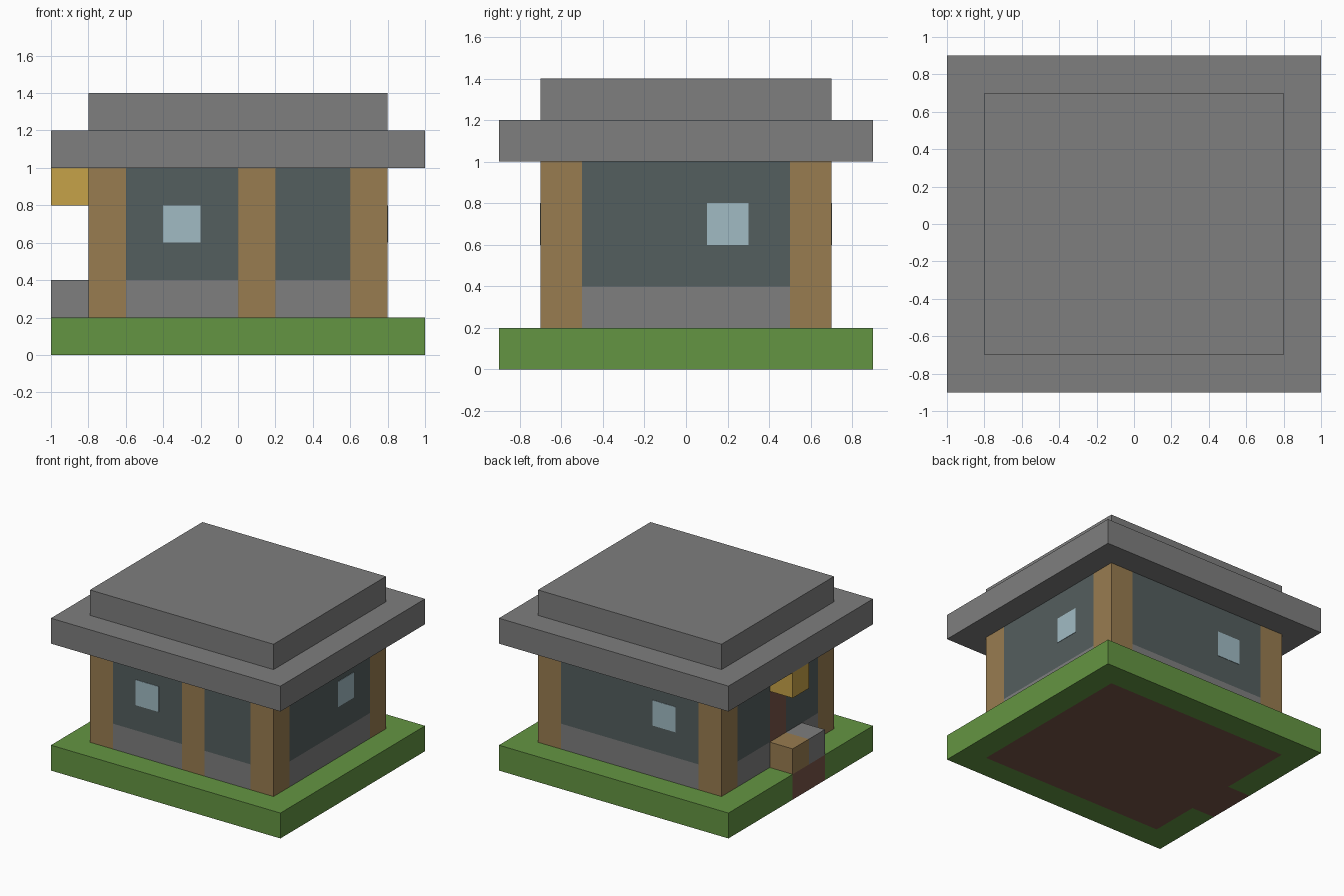
import bpy
from mathutils import Vector

cube = bpy.data.objects.get("Cube")
if cube:
    bpy.data.objects.remove(cube, do_unlink=True)


def material(name, hex_code):
    """Flat colour from an sRGB hex code, stored as linear values."""
    srgb = [int(hex_code[i:i + 2], 16) / 255 for i in (0, 2, 4)]
    colour = [((c + 0.055) / 1.055) ** 2.4 for c in srgb] + [1.0]
    mat = bpy.data.materials.new(name)
    mat.use_nodes = True
    mat.diffuse_color = colour
    bsdf = next(n for n in mat.node_tree.nodes if n.type == 'BSDF_PRINCIPLED')
    bsdf.inputs["Base Color"].default_value = colour
    bsdf.inputs["Roughness"].default_value = 0.9
    return mat


stone = material("grey_stone", "7e7e7e")
grass = material("grass_green", "649542")
soil = material("brown_soil", "795548")
wood = material("tan_wood", "987c50")
slate = material("dark_slate", "545e5e")
glass = material("pale_blue_glass", "a1bbc4")
gold = material("lantern_gold", "c6a248")


def box(name, mat, x, y, z):
    """Block between the given (low, high) pairs on each axis."""
    lo, hi = Vector((x[0], y[0], z[0])), Vector((x[1], y[1], z[1]))
    bpy.ops.mesh.primitive_cube_add(size=1, location=(lo + hi) / 2)
    obj = bpy.context.object
    obj.name = name
    for v in obj.data.vertices:
        v.co = v.co * (hi - lo)
    obj.data.materials.append(mat)
    return obj


# Ground: soil core, path to the left edge, surrounding lawn
GROUND = (0, 0.2)
box("soil_core", soil, (-0.8, 0.8), (-0.7, 0.7), GROUND)
box("soil_path", soil, (-1, -0.8), (-0.3, 0.1), GROUND)
box("lawn_front", grass, (-1, 1), (-0.9, -0.7), GROUND)
box("lawn_back", grass, (-1, 1), (0.7, 0.9), GROUND)
box("lawn_right", grass, (0.8, 1), (-0.7, 0.7), GROUND)
box("lawn_path_front", grass, (-1, -0.8), (-0.7, -0.3), GROUND)
box("lawn_path_back", grass, (-1, -0.8), (0.1, 0.7), GROUND)

# Wooden posts: four corners and one in the front wall
POST = (0.2, 1.0)
for x in ((-0.8, -0.6), (0.6, 0.8)):
    for y in ((-0.7, -0.5), (0.5, 0.7)):
        box("corner_post", wood, x, y, POST)
box("front_post", wood, (0, 0.2), (-0.7, -0.5), POST)

# Wall sections between the posts, each on a stone footing
sections = {
    "front_wall_a": ((-0.6, 0), (-0.7, -0.5)),
    "front_wall_b": ((0.2, 0.6), (-0.7, -0.5)),
    "back_wall": ((-0.6, 0.6), (0.5, 0.7)),
    "right_wall": ((0.6, 0.8), (-0.5, 0.5)),
    "left_wall_a": ((-0.8, -0.6), (-0.5, -0.1)),
    "left_wall_b": ((-0.8, -0.6), (0.1, 0.5)),
}
for name, (x, y) in sections.items():
    box(name + "_footing", stone, x, y, (0.2, 0.4))
    box(name, slate, x, y, (0.4, 1.0))

# Door, doorstep blocks and lantern above the door
box("door", soil, (-0.8, -0.6), (-0.1, 0.1), POST)
box("wooden_step", wood, (-1, -0.8), (-0.1, 0.1), (0.2, 0.4))
box("stone_step", stone, (-1, -0.8), (-0.3, -0.1), (0.2, 0.4))
box("lantern", gold, (-1, -0.8), (-0.1, 0.1), (0.8, 1.0))

# Thin window panes
PANE, T = (0.6, 0.8), 0.003
box("front_window", glass, (-0.4, -0.2), (-0.7 - T, -0.7 + T), PANE)
box("back_window", glass, (-0.4, -0.2), (0.7 - T, 0.7 + T), PANE)
box("right_window", glass, (0.8 - T, 0.8 + T), (0.1, 0.3), PANE)

# Stepped roof
box("roof_eaves", stone, (-1, 1), (-0.9, 0.9), (1.0, 1.2))
box("roof_top", stone, (-0.8, 0.8), (-0.7, 0.7), (1.2, 1.4))
